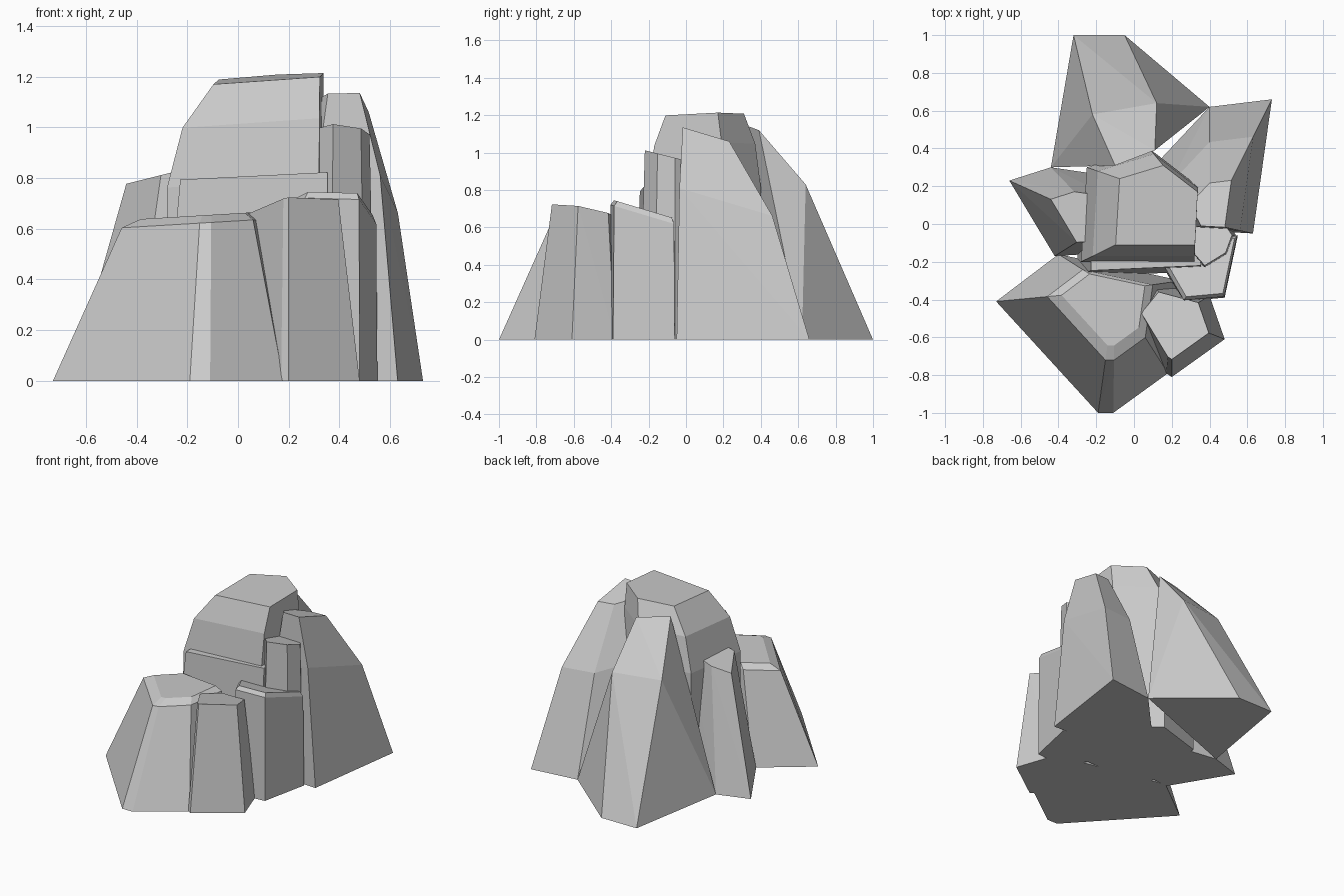
import bpy, bmesh
from mathutils import Vector

if "Cube" in bpy.data.objects:
    bpy.data.objects.remove(bpy.data.objects["Cube"])


def block(name, outline, focus=(0, 0), levels=(), tilt=(0, 0), crest=()):
    """Faceted rock: a ground outline drawn in towards a focus at each (height, pull)
    level, with tilted tops, then wrapped in a convex hull."""
    bm = bmesh.new()
    foc = Vector(focus)
    ground = [Vector(p) for p in outline]
    points = [(p.x, p.y, 0) for p in ground] + list(crest)
    for height, pull in levels:
        for p in ground:
            q = p.lerp(foc, pull)
            points.append((q.x, q.y, height + (q - foc).dot(Vector(tilt))))
    for p in points:
        bm.verts.new(p)
    res = bmesh.ops.convex_hull(bm, input=bm.verts[:])
    junk = set(res["geom_interior"]) | set(res["geom_unused"])
    bmesh.ops.delete(bm, geom=[g for g in junk if isinstance(g, bmesh.types.BMVert)],
                     context='VERTS')
    bmesh.ops.dissolve_limit(bm, angle_limit=0.02, verts=bm.verts[:], edges=bm.edges[:])
    bmesh.ops.recalc_face_normals(bm, faces=bm.faces[:])
    me = bpy.data.meshes.new(name)
    bm.to_mesh(me)
    bm.free()
    ob = bpy.data.objects.new(name, me)
    bpy.context.collection.objects.link(ob)
    return ob


# Rear ridge running down to the back
rock = block("rock_outcrop", [(-.32, 1), (-.05, 1), (.4, .62), (-.44, .3)],
             crest=[(-.22, .58, .84), (.12, .64, .83), (-.1, .31, 1.15), (.11, .39, 1.12)])

# Summit
summit = block("summit", [(-.28, -.2), (.32, -.2), (.34, .2), (.08, .4), (-.25, .3)],
               (.33, .1), [(.82, 0), (1.05, .1), (1.21, .3)], (.07, .05))

# Right shoulder
shoulder = block("right_shoulder", [(.4, .62), (.73, .66), (.63, -.05), (.27, -.03), (.1, .3)],
                 (.4, 0), [(.8, .3), (1.05, .57), (1.13, .65)], (0, -.3))

# Left spur
spur = block("left_spur", [(-.66, .23), (-.44, .3), (-.1, .25), (-.1, -.15), (-.42, -.17)],
             (-.15, 0), [(.85, .43)], (.25, 0))

# Ledge below the summit
ledge = block("middle_ledge", [(-.3, -.28), (.36, -.25), (.34, 0), (-.3, 0)],
              (.3, 0), [(.82, .12)], (.05, 0))

# Stepped columns at the right
upper = block("upper_step", [(.29, -.16), (.37, -.25), (.5, -.17), (.54, -.06), (.48, .03), (.3, .03)],
              (.4, -.05), [(.97, .15)], (0, -.25))
lower = block("lower_step", [(.15, -.22), (.26, -.41), (.48, -.39), (.55, -.06), (.3, -.05)],
              (.4, -.2), [(.66, .03), (.69, .12)], (0, -.3))

# Front buttresses
right = block("front_right_buttress",
              [(.17, -.79), (.2, -.81), (.48, -.61), (.4, -.38), (.1, -.3), (-.03, -.46)],
              (.2, -.5), [(.68, .3)], (.1, -.2))
left = block("front_left_buttress",
             [(-.73, -.41), (-.19, -1), (-.11, -1), (.18, -.79), (.25, -.3), (-.4, -.16)],
             (-.1, -.35), [(.625, .43), (.655, .55)], (.06, 0))

# Merge all blocks into one solid rock
bpy.context.view_layer.objects.active = rock
for part in (summit, shoulder, spur, ledge, upper, lower, right, left):
    mod = rock.modifiers.new(part.name, 'BOOLEAN')
    mod.operation = 'UNION'
    mod.solver = 'EXACT'
    mod.object = part
    bpy.ops.object.modifier_apply(modifier=mod.name)
    bpy.data.objects.remove(part)
